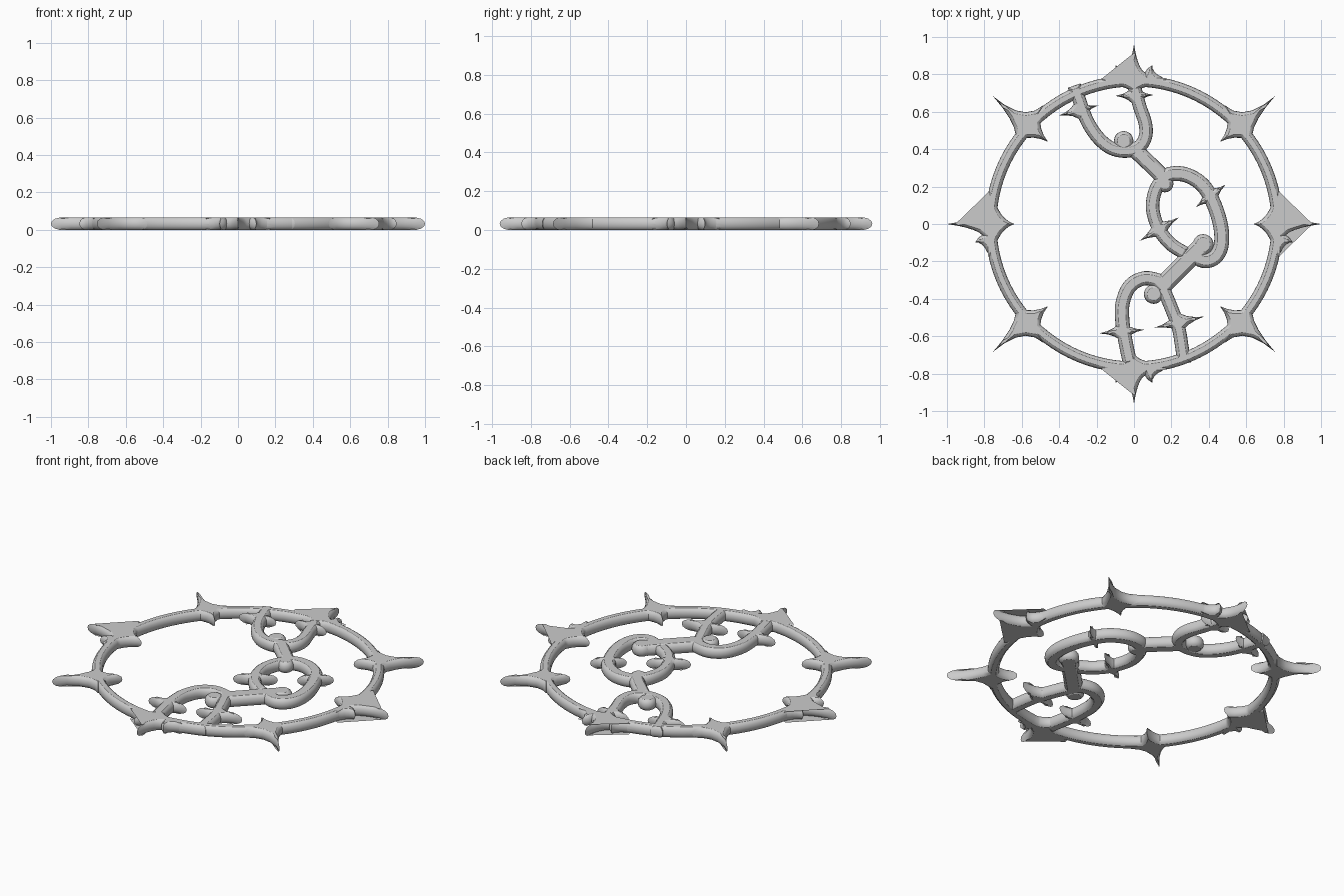
import bpy, bmesh, math
from mathutils import Vector

if "Cube" in bpy.data.objects:
    bpy.data.objects.remove(bpy.data.objects["Cube"])

H = 0.065
# rounded edge profile: (height, inset)
LAYERS = [(0, .018), (.006, .009), (.018, .002), (H / 2, 0),
          (H - .018, .002), (H - .006, .009), (H, .018)]


def to_object(bm, name):
    bmesh.ops.recalc_face_normals(bm, faces=bm.faces)
    me = bpy.data.meshes.new(name)
    bm.to_mesh(me)
    bm.free()
    ob = bpy.data.objects.new(name, me)
    bpy.context.collection.objects.link(ob)
    return ob


def plate(name, pts):
    """Flat plate with rounded rim from a 2D outline."""
    pts = [Vector(p) for p in pts]
    n = len(pts)
    area = sum(pts[i - 1].x * pts[i].y - pts[i].x * pts[i - 1].y for i in range(n))
    if area < 0:
        pts.reverse()
    inward = []
    for i in range(n):
        a = (pts[i] - pts[i - 1]).normalized()
        b = (pts[(i + 1) % n] - pts[i]).normalized()
        na, nb = Vector((-a.y, a.x)), Vector((-b.y, b.x))
        m = (na + nb)
        m = m.normalized() if m.length > 1e-4 else na
        inward.append(m * min(1 / max(m.dot(na), .1), 2.5))
    bm = bmesh.new()
    rows = [[bm.verts.new((*(p + d * inset), z)) for p, d in zip(pts, inward)]
            for z, inset in LAYERS]
    for r, s in zip(rows, rows[1:]):
        for i in range(n):
            j = (i + 1) % n
            bm.faces.new((r[i], r[j], s[j], s[i]))
    bm.faces.new(rows[0][::-1])
    bm.faces.new(rows[-1])
    return to_object(bm, name)


def curved(nodes, steps=5):
    """Closed outline: even nodes are corners, odd nodes are points the curve passes."""
    out, n = [], len(nodes)
    for i in range(0, n, 2):
        a, m, b = Vector(nodes[i]), Vector(nodes[i + 1]), Vector(nodes[(i + 2) % n])
        c = 2 * m - (a + b) / 2
        for k in range(steps):
            t = k / steps
            out.append(a * (1 - t) ** 2 + c * 2 * t * (1 - t) + b * t * t)
    return out


def stroke(name, path, w=.072, steps=5):
    """Plate of constant width along a smooth path."""
    p = [Vector(q) for q in path]
    p = [2 * p[0] - p[1]] + p + [2 * p[-1] - p[-2]]
    line = []
    for i in range(1, len(p) - 2):
        a, b, c, d = p[i - 1:i + 3]
        for k in range(steps):
            t = k / steps
            line.append(.5 * (2 * b + (c - a) * t + (2 * a - 5 * b + 4 * c - d) * t * t
                              + (3 * b - a - 3 * c + d) * t ** 3))
    line.append(p[-2])
    left, right = [], []
    for i, q in enumerate(line):
        t = (line[min(i + 1, len(line) - 1)] - line[max(i - 1, 0)]).normalized()
        nrm = Vector((-t.y, t.x)) * w / 2
        left.append(q + nrm)
        right.append(q - nrm)
    return plate(name, left + right[::-1])


def knob(name, x, y, r):
    return plate(name, [(x + r * math.cos(i * math.tau / 20),
                         y + r * math.sin(i * math.tau / 20)) for i in range(20)])


def thorn(name, a, b):
    a, b = Vector(a), Vector(b)
    m, d = (a + b) / 2, (b - a).normalized()
    s = Vector((-d.y, d.x)) * .065
    c = [a, m + s, b, m - s]
    nodes = []
    for i in range(4):
        e = (c[i] + c[(i + 1) % 4]) / 2
        nodes += [c[i], e + (m - e) * .3]
    return plate(name, nodes and curved(nodes, 4))


def fuse(name, parts):
    base = parts[0]
    bpy.context.view_layer.objects.active = base
    for o in parts[1:]:
        mod = base.modifiers.new("fuse", 'BOOLEAN')
        mod.operation, mod.solver, mod.object = 'UNION', 'MANIFOLD', o
        bpy.ops.object.modifier_apply(modifier=mod.name)
        bpy.data.objects.remove(o)
    base.name = name
    return base


# round band
bm = bmesh.new()
R0, R1, N = .735, .797, 96
section = [(R1 - i, z) for z, i in LAYERS] + [(R0 + i, z) for z, i in LAYERS[::-1]]
rings = [[bm.verts.new((r * math.cos(k * math.tau / N), r * math.sin(k * math.tau / N), z))
          for r, z in section] for k in range(N)]
for k in range(N):
    a, b = rings[k - 1], rings[k]
    for i in range(len(section)):
        bm.faces.new((a[i - 1], a[i], b[i], b[i - 1]))
ring = [to_object(bm, "round_band")]

# four barbed main spikes
for k in range(4):
    tip, inner = (1.0, .64) if k % 2 == 0 else (.96, .69)
    half = [(tip, 0), (.5 * tip + .375, .026), (.81, .06), (.83, .072), (.848, .098),
            (.805, .118), (.768, .19), (.755, .15), (.738, .11), (.5 * inner + .38, .04)]
    nodes = half + [(inner, 0)] + [(x, -y) for x, y in half[:0:-1]]
    c, s = [(1, 0), (0, 1), (-1, 0), (0, -1)][k]
    ring.append(plate("main_spike", curved([(x * c - y * s, x * s + y * c) for x, y in nodes])))

# four diagonal stars, mirrored
star = [(.755, .685), (.605, .6), (.485, .635), (.50, .53),
        (.46, .44), (.555, .462), (.635, .435), (.652, .54)]
for sx in (1, -1):
    for sy in (1, -1):
        ring.append(plate("diagonal_star", curved([(x * sx, y * sy) for x, y in star])))
ring = fuse("barbed_ring", ring)

# chain links, connecting bars and their round ends
chain = [
    stroke("upper_link", [(-.32, .74), (-.295, .67), (-.25, .55), (-.19, .46), (-.12, .405),
                          (-.04, .39), (.03, .415), (.062, .47), (.06, .54), (.03, .63), (0, .74)]),
    stroke("upper_bar", [(.0, .40), (.08, .325), (.17, .235)], .085),
    knob("upper_knob", -.055, .445, .052),
    stroke("middle_link_left", [(.16, .25), (.115, .18), (.10, .08), (.135, -.03),
                                (.20, -.11), (.28, -.16)]),
    stroke("middle_link_right", [(.13, .22), (.19, .265), (.28, .262), (.37, .205), (.43, .10),
                                 (.465, -.02), (.465, -.12), (.43, -.18), (.37, -.195), (.29, -.15)], .08),
    knob("middle_knob_top", .165, .215, .046),
    knob("middle_knob_low", .37, -.11, .056),
    stroke("lower_bar", [(.365, -.115), (.25, -.23), (.125, -.355)], .10),
    knob("lower_knob", .105, -.375, .052),
    stroke("lower_link_left", [(.16, -.31), (.06, -.29), (-.02, -.33), (-.06, -.42), (-.062, -.52),
                               (-.045, -.63), (-.02, -.75)], .076),
    stroke("lower_link_right", [(.15, -.33), (.20, -.45), (.237, -.55), (.255, -.65), (.268, -.745)]),
]
# thorns crossing the links
for a, b in [((-.40, .58), (-.19, .635)), ((-.10, .685), (.105, .69)),
             ((.03, -.09), (.24, .035)), ((.33, .09), (.49, .21)),
             ((-.185, -.585), (.055, -.565)), ((.11, -.555), (.375, -.495))]:
    chain.append(thorn("thorn", a, b))
chain = fuse("thorny_chain", chain)

for o in (ring, chain):
    bpy.ops.object.select_all(action='DESELECT')
    o.select_set(True)
    bpy.context.view_layer.objects.active = o
    bpy.ops.object.shade_smooth_by_angle(angle=math.radians(30))
